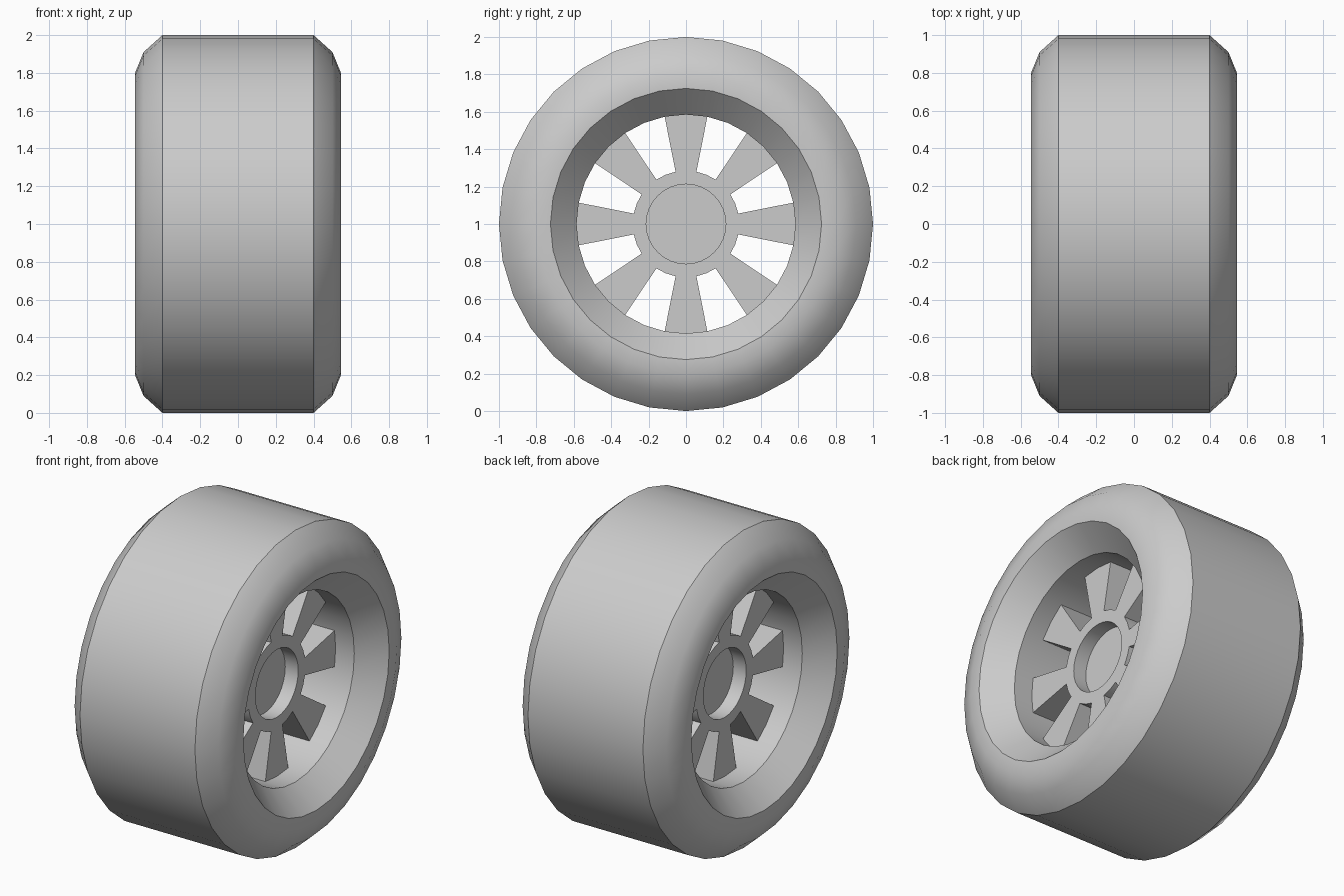
import bpy, bmesh, math

if "Cube" in bpy.data.objects:
    bpy.data.objects.remove(bpy.data.objects["Cube"])

SIDES = 32
STEP = 2 * math.pi / SIDES

grey = bpy.data.materials.new("light_grey")
grey.diffuse_color = (0.6, 0.6, 0.6, 1)
grey.use_nodes = True
grey.node_tree.nodes["Principled BSDF"].inputs["Base Color"].default_value = grey.diffuse_color


def ring_point(x, r, a):
    """Point around the wheel axle (x axis), raised to stand on the ground."""
    return (x, r * math.cos(a), 1 + r * math.sin(a))


def finish(bm, name, smooth=True):
    bmesh.ops.remove_doubles(bm, verts=bm.verts, dist=1e-5)
    bmesh.ops.recalc_face_normals(bm, faces=bm.faces)
    mesh = bpy.data.meshes.new(name)
    bm.to_mesh(mesh)
    bm.free()
    mesh.materials.append(grey)
    ob = bpy.data.objects.new(name, mesh)
    bpy.context.collection.objects.link(ob)
    bpy.ops.object.select_all(action='DESELECT')
    ob.select_set(True)
    bpy.context.view_layer.objects.active = ob
    if smooth:
        bpy.ops.object.shade_smooth_by_angle(angle=math.radians(32))
    return ob


def lathe(name, profile, closed):
    """Revolve (x, radius) points around the axle; radius 0 ends become caps."""
    bm = bmesh.new()
    rings = [[bm.verts.new(ring_point(x, r, i * STEP)) for i in range(SIDES)]
             for x, r in profile]
    pairs = list(zip(rings, rings[1:]))
    if closed:
        pairs.append((rings[-1], rings[0]))
    else:
        bm.faces.new(rings[0])
        bm.faces.new(rings[-1])
    for a, b in pairs:
        for i in range(SIDES):
            j = (i + 1) % SIDES
            bm.faces.new((a[i], a[j], b[j], b[i]))
    return finish(bm, name)


# Tyre with rim: right half of the profile, mirrored to the left
half = [(0.40, 0.585), (0.545, 0.725), (0.545, 0.80), (0.50, 0.91), (0.40, 1.0)]
lathe("tyre_and_rim", half + [(-x, r) for x, r in reversed(half)], True)

# Hub with a round recess on each side
half = [(0.18, 0.213), (0.27, 0.213), (0.27, 0.285)]
lathe("hub", half + [(-x, r) for x, r in reversed(half)], False)

# Eight wedge spokes between the hub and the rim
bm = bmesh.new()
for k in range(8):
    mid = k * math.pi / 4
    outline = [(0.283, mid + d * STEP) for d in (-1, 0, 1)]
    outline += [(0.586, mid + d * STEP) for d in (1, 0, -1)]
    right = [bm.verts.new(ring_point(0.27, r, a)) for r, a in outline]
    left = [bm.verts.new(ring_point(-0.27, r, a)) for r, a in outline]
    bm.faces.new(right)
    bm.faces.new(left[::-1])
    for i in range(6):
        j = (i + 1) % 6
        bm.faces.new((right[i], left[i], left[j], right[j]))
finish(bm, "spokes", smooth=False)
